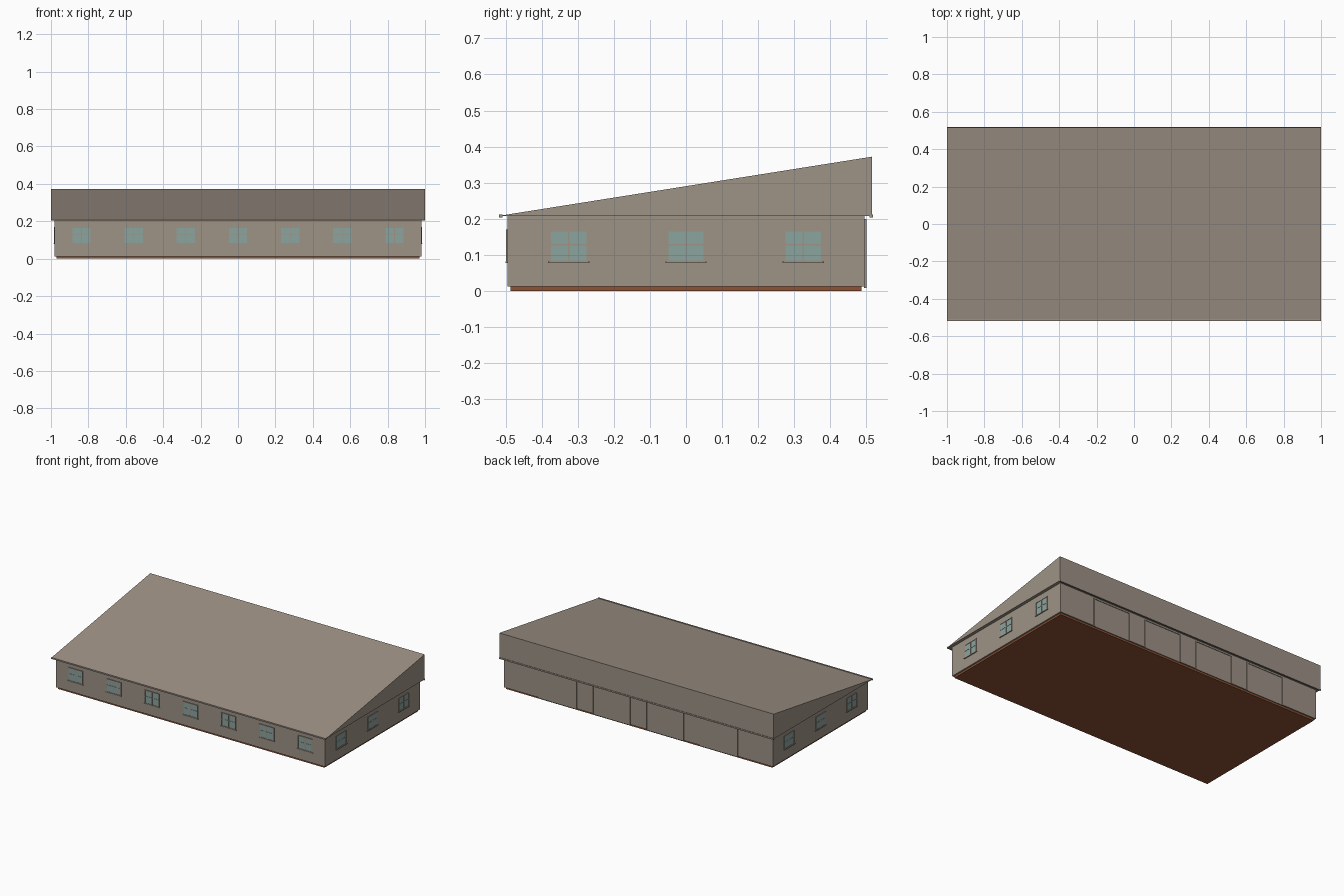
import bpy, bmesh, math
from mathutils import Matrix

if "Cube" in bpy.data.objects:
    bpy.data.objects.remove(bpy.data.objects["Cube"])


def material(name, rgb):
    m = bpy.data.materials.new(name)
    m.diffuse_color = (*rgb, 1)
    m.use_nodes = True
    m.node_tree.nodes["Principled BSDF"].inputs["Base Color"].default_value = m.diffuse_color
    return m


TAN = material("tan siding", (0.34, 0.287, 0.238))
GLASS = material("grey green glass", (0.26, 0.37, 0.345))
BROWN = material("brown foundation", (0.27, 0.085, 0.035))


def boxes(name, mat, ranges, matrix=Matrix()):
    """One object made of boxes given as (x0, x1, y0, y1, z0, z1)."""
    bm = bmesh.new()
    for x0, x1, y0, y1, z0, z1 in ranges:
        m = Matrix.Translation(((x0 + x1) / 2, (y0 + y1) / 2, (z0 + z1) / 2))
        m = m @ Matrix.Diagonal((x1 - x0, y1 - y0, z1 - z0, 1))
        bmesh.ops.create_cube(bm, size=1, matrix=matrix @ m)
    me = bpy.data.meshes.new(name)
    bm.to_mesh(me)
    bm.free()
    me.materials.append(mat)
    ob = bpy.data.objects.new(name, me)
    bpy.context.collection.objects.link(ob)
    return ob


WX, WY = 0.98, 0.495      # wall half sizes
EAVE = 0.208

# foundation and walls
boxes("foundation", BROWN, [(-0.97, 0.97, -0.486, 0.486, 0, 0.0125)])
boxes("walls", TAN, [(-WX, WX, -WY, WY, 0.0125, EAVE)])

# single-slope roof: triangular-profile prism
bm = bmesh.new()
profile = [(-0.51, EAVE), (0.515, EAVE), (0.515, 0.372), (-0.51, 0.2095)]
face = bm.faces.new([bm.verts.new((-1, y, z)) for y, z in profile])
ext = bmesh.ops.extrude_face_region(bm, geom=[face])
bmesh.ops.translate(bm, vec=(2, 0, 0),
                    verts=[v for v in ext["geom"] if isinstance(v, bmesh.types.BMVert)])
bmesh.ops.recalc_face_normals(bm, faces=bm.faces)
me = bpy.data.meshes.new("roof")
bm.to_mesh(me)
bm.free()
me.materials.append(TAN)
bpy.context.collection.objects.link(bpy.data.objects.new("roof", me))

# eave boards along front and back
for side, s in (("front", -1), ("back", 1)):
    y0, y1 = sorted((s * 0.509, s * 0.518))
    boxes(side + "_eave_board", TAN, [(-1, 1, y0, y1, 0.203, 0.212)])


def window(name, m):
    """Window in local space: wall plane y = 0, outside is -y."""
    h, z0, z1, t = 0.054, 0.082, 0.170, 0.005
    zm = (z0 + z1) / 2 + 0.002
    boxes(name + "_glass", GLASS, [(-h, h, -0.0015, 0.001, z0, z1)], m)
    boxes(name + "_frame", TAN, [
        (-h, -h + t, -0.004, 0, z0, z1), (h - t, h, -0.004, 0, z0, z1),
        (-h + t, h - t, -0.004, 0, z1 - t, z1),
        (-h + t, h - t, -0.004, 0, z0, z0 + t * 0.6),
        (-0.002, 0.002, -0.003, 0, z0, z1 - t),
        (-h + t, h - t, -0.003, 0, zm - 0.002, zm + 0.002),
        (-h - 0.003, h + 0.003, -0.006, 0, z0 - 0.004, z0)], m)


# seven front windows
for i in range(7):
    window(f"front_window_{i + 1}", Matrix.Translation(((i - 3) * 0.279, -WY, 0)))

# three windows on each end
for side, s in (("right", 1), ("left", -1)):
    for i in range(3):
        m = Matrix.Translation((s * WX, (i - 1) * 0.325, 0)) @ Matrix.Rotation(s * math.pi / 2, 4, 'Z')
        window(f"{side}_window_{i + 1}", m)

# four wide doors in the back wall
for i in range(4):
    m = Matrix.Translation(((i - 1.5) * 0.391, WY, 0))
    h, z0, z1, t = 0.138, 0.008, 0.199, 0.006
    boxes(f"back_door_{i + 1}", TAN, [(-h, h, -0.002, 0.0015, z0, z1)], m)
    boxes(f"back_door_frame_{i + 1}", TAN, [
        (-h, -h + t, -0.002, 0.005, z0, z1), (h - t, h, -0.002, 0.005, z0, z1),
        (-h + t, h - t, -0.002, 0.005, z1 - t, z1)], m)
